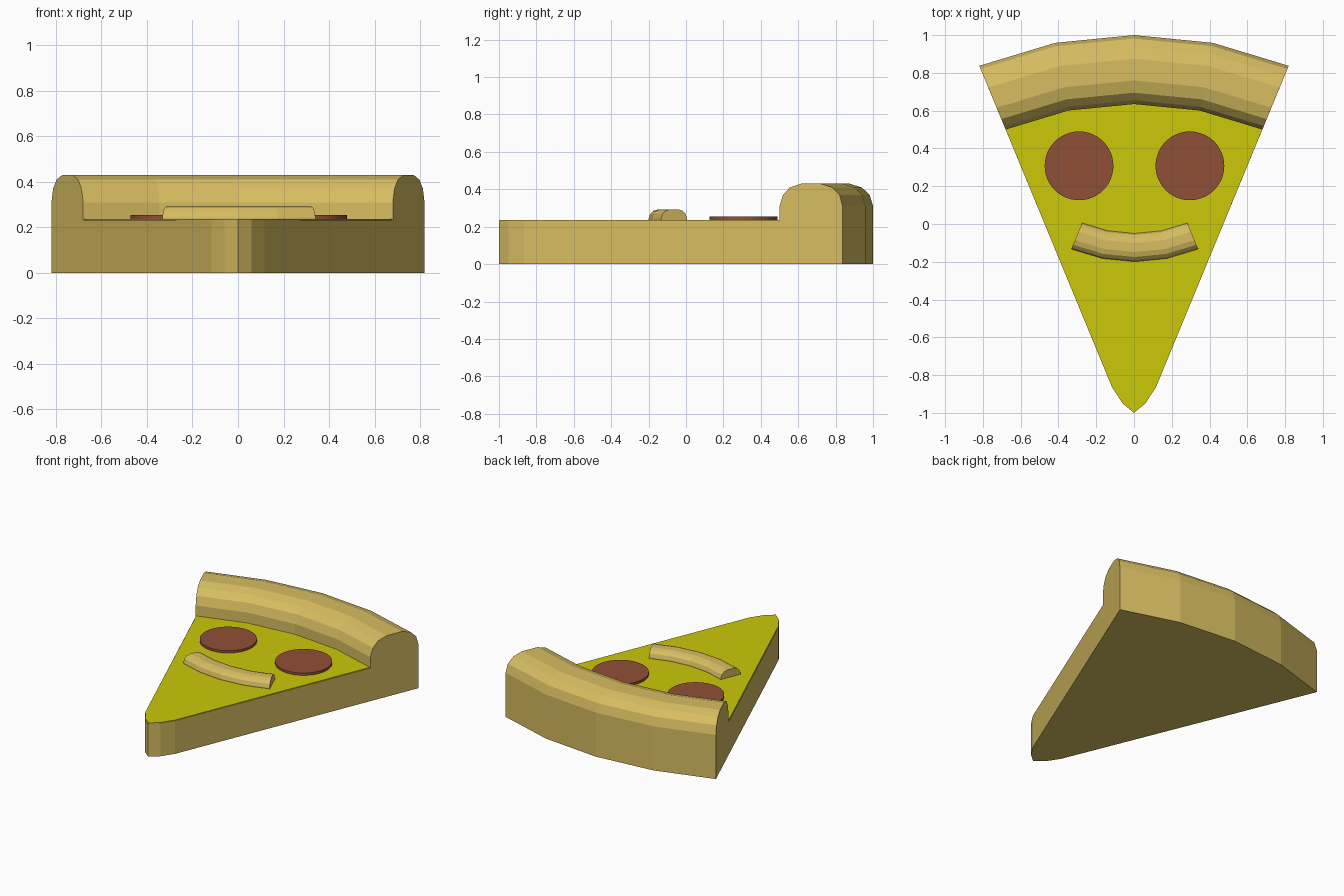
import bpy, bmesh, math

if "Cube" in bpy.data.objects:
    bpy.data.objects.remove(bpy.data.objects["Cube"])

HALF = math.radians(22.45)
ANGLES = [HALF * k / 2 for k in (-2, -1, 0, 1, 2)]
CY = -1.145                      # centre of the crust arc
INNER, OUTER = 1.78, 2.145
TOP = 0.232
# rounded crust section: (radius, height), inner foot to outer foot
CRUST = [(INNER, TOP), (INNER, 0.31), (1.80, 0.37), (1.84, 0.41), (1.905, 0.43),
         (2.02, 0.43), (2.085, 0.41), (2.127, 0.37), (OUTER, 0.31), (OUTER, 0.0)]
TIP = [(0.116, -0.865), (0.06, -0.95), (0.0, -1.0), (-0.06, -0.95), (-0.116, -0.865)]


def material(name, rgb):
    m = bpy.data.materials.new(name)
    m.diffuse_color = (*rgb, 1)
    m.use_nodes = True
    m.node_tree.nodes["Principled BSDF"].inputs["Base Color"].default_value = m.diffuse_color
    return m


def finish(bm, name, mat):
    bmesh.ops.recalc_face_normals(bm, faces=bm.faces)
    me = bpy.data.meshes.new(name)
    bm.to_mesh(me)
    bm.free()
    me.materials.append(mat)
    ob = bpy.data.objects.new(name, me)
    bpy.context.collection.objects.link(ob)
    return ob


def sweep(bm, profile, cy, flip=1):
    """Sweep a section along the five-point arc; returns the rows of verts."""
    rows = [[bm.verts.new((r * math.sin(a), cy + flip * r * math.cos(a), z))
             for r, z in profile] for a in ANGLES]
    for r0, r1 in zip(rows, rows[1:]):
        for i in range(len(profile) - 1):
            bm.faces.new((r0[i], r0[i + 1], r1[i + 1], r1[i]))
    return rows


dough_mat = material("dough", (0.68, 0.51, 0.12))
cheese_mat = material("cheese", (0.60, 0.58, 0.003))
meat_mat = material("pepperoni", (0.28, 0.08, 0.038))

# dough: crust and flat wedge as one closed shell
bm = bmesh.new()
rows = sweep(bm, CRUST, CY)
up = [bm.verts.new((x, y, TOP)) for x, y in TIP]
low = [bm.verts.new((x, y, 0)) for x, y in TIP]
for i in range(len(TIP) - 1):
    bm.faces.new((up[i], up[i + 1], low[i + 1], low[i]))
bm.faces.new([r[0] for r in rows] + up)
bm.faces.new([r[-1] for r in rows] + low)
bm.faces.new(rows[-1] + [low[0], up[0]])
bm.faces.new(rows[0] + [low[-1], up[-1]])
finish(bm, "dough", dough_mat)

# cheese: thin slab over the wedge, reaching just under the crust
bm = bmesh.new()
outline = [((INNER + 0.02) * math.sin(a) * 0.995, CY + (INNER + 0.02) * math.cos(a))
           for a in ANGLES] + [(x * 0.985, y * 0.998) for x, y in TIP]
face = bm.faces.new([bm.verts.new((x, y, 0.19)) for x, y in outline])
ext = bmesh.ops.extrude_face_region(bm, geom=[face], use_keep_orig=True)
bmesh.ops.translate(bm, vec=(0, 0, 0.047),
                    verts=[g for g in ext["geom"] if isinstance(g, bmesh.types.BMVert)])
finish(bm, "cheese", cheese_mat)

# mouth: small flipped copy of the crust section
S = 0.41
bm = bmesh.new()
section = [(r * S, 0.293 - (0.43 - z) * S) for r, z in CRUST[:-1]] + [(OUTER * S, 0.212)]
rows = sweep(bm, section, 0.68, -1)
for end in (rows[0], rows[-1]):
    bm.faces.new(end)
for r0, r1 in zip(rows, rows[1:]):
    bm.faces.new((r0[0], r0[-1], r1[-1], r1[0]))
finish(bm, "mouth", dough_mat).location.x = 0.004

# pepperoni eyes
for side, x in (("left", -0.291), ("right", 0.296)):
    bm = bmesh.new()
    bmesh.ops.create_cone(bm, cap_ends=True, segments=48, radius1=0.182, radius2=0.182, depth=0.045)
    finish(bm, side + "_pepperoni", meat_mat).location = (x, 0.308, 0.231)
